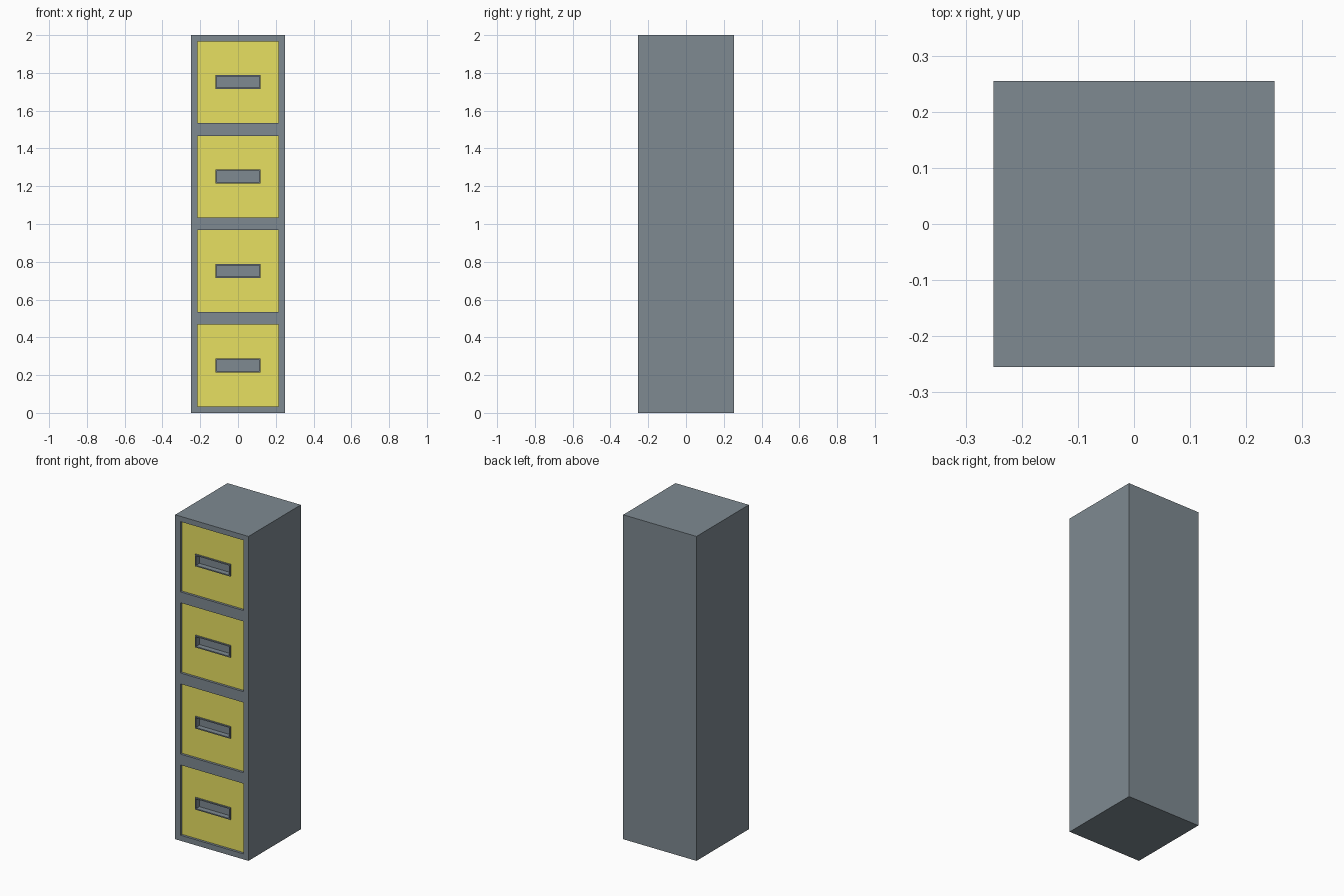
import bpy, bmesh

if "Cube" in bpy.data.objects:
    bpy.data.objects.remove(bpy.data.objects["Cube"])

W, D, H = 0.25, 0.255, 2.0          # half width, half depth, height
N = 4                               # drawers
STEP = H / N
FRONT, PANEL = -D, -D + 0.015       # cabinet face, recessed drawer face
RIM, POCKET = PANEL - 0.008, PANEL + 0.025
Z0, Z1 = 0.034, 0.467               # drawer opening within each step


def material(name, color):
    m = bpy.data.materials.new(name)
    m.diffuse_color = (*color, 1)
    m.use_nodes = True
    m.node_tree.nodes["Principled BSDF"].inputs["Base Color"].default_value = m.diffuse_color
    return m


def rect(bm, hw, y, z0, z1):
    """Four corner vertices of a rectangle facing the front."""
    return [bm.verts.new(p) for p in ((-hw, y, z0), (hw, y, z0), (hw, y, z1), (-hw, y, z1))]


def ring(bm, a, b):
    """Join two rectangles with four quads."""
    for i in range(4):
        j = (i + 1) % 4
        bm.faces.new((a[i], a[j], b[j], b[i]))


def finish(name, bm, mat):
    bmesh.ops.remove_doubles(bm, verts=bm.verts, dist=1e-4)
    mesh = bpy.data.meshes.new(name)
    bm.to_mesh(mesh)
    bm.free()
    mesh.materials.append(mat)
    bpy.context.collection.objects.link(bpy.data.objects.new(name, mesh))


yellow = material("yellow_paint", (0.80, 0.745, 0.12))
slate = material("slate_paint", (0.21, 0.253, 0.286))

# Cabinet shell: box split per drawer, with its front replaced by framed openings
bm = bmesh.new()
bmesh.ops.create_cube(bm, size=1)
for v in bm.verts:
    v.co = (v.co.x * 2 * W, v.co.y * 2 * D, (v.co.z + 0.5) * H)
for i in range(1, N):
    bmesh.ops.bisect_plane(bm, geom=bm.verts[:] + bm.edges[:] + bm.faces[:],
                           plane_co=(0, 0, i * STEP), plane_no=(0, 0, 1))
bm.normal_update()
bmesh.ops.delete(bm, geom=[f for f in bm.faces if f.normal.y < -0.5], context='FACES')
for i in range(N):
    z = i * STEP
    lip = rect(bm, 0.215, FRONT, z + Z0, z + Z1)
    ring(bm, rect(bm, W, FRONT, z, z + STEP), lip)
    ring(bm, lip, rect(bm, 0.215, PANEL, z + Z0, z + Z1))
finish("cabinet", bm, slate)

for i in range(N):
    z = i * STEP
    # Recessed drawer front with a slot for the handle
    bm = bmesh.new()
    ring(bm, rect(bm, 0.215, PANEL, z + Z0, z + Z1),
         rect(bm, 0.12, PANEL, z + 0.215, z + 0.288))
    finish(f"drawer_front_{i + 1}", bm, yellow)

    # Recessed handle: thin raised rim around a shallow pocket
    bm = bmesh.new()
    loops = [rect(bm, 0.12 - s, y, z + 0.215 + s, z + 0.288 - s)
             for s, y in ((0, PANEL), (0, RIM), (0.007, RIM), (0.007, POCKET))]
    for a, b in zip(loops, loops[1:]):
        ring(bm, a, b)
    bm.faces.new(loops[-1])
    finish(f"handle_pocket_{i + 1}", bm, slate)
